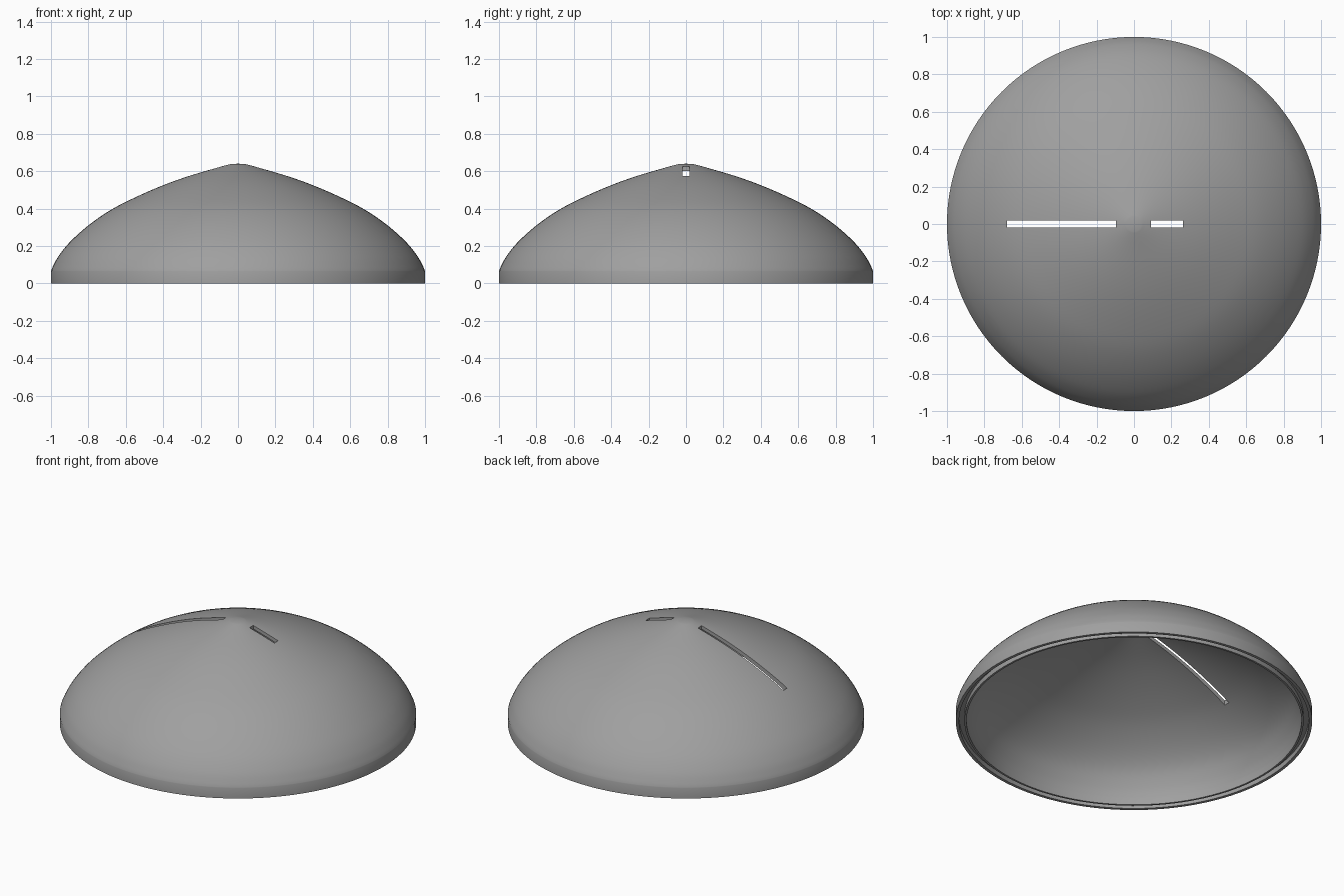
import bpy, bmesh, math
from mathutils import Vector

if "Cube" in bpy.data.objects:
    bpy.data.objects.remove(bpy.data.objects["Cube"])


def smooth_curve(pts, steps=4):
    """Catmull-Rom curve through the given points."""
    p = [pts[0]] + pts + [pts[-1]]
    out = []
    for i in range(1, len(p) - 2):
        a, b, c, d = (Vector(q) for q in p[i - 1:i + 3])
        for s in range(steps):
            t = s / steps
            out.append(tuple(0.5 * (2 * b + (c - a) * t + (2 * a - 5 * b + 4 * c - d) * t ** 2
                                    + (3 * b - a - 3 * c + d) * t ** 3)))
    return out + [pts[-1]]


def lathe(name, profile, segments=128):
    """Revolve an (r, z) profile that starts and ends on the z axis."""
    bm = bmesh.new()
    verts = [bm.verts.new((r, 0, z)) for r, z in profile]
    edges = [bm.edges.new(pair) for pair in zip(verts, verts[1:])]
    bmesh.ops.spin(bm, geom=verts + edges, cent=(0, 0, 0), axis=(0, 0, 1),
                   angle=2 * math.pi, steps=segments, use_duplicate=False)
    bmesh.ops.remove_doubles(bm, verts=bm.verts, dist=1e-4)
    bmesh.ops.recalc_face_normals(bm, faces=bm.faces)
    mesh = bpy.data.meshes.new(name)
    bm.to_mesh(mesh)
    bm.free()
    obj = bpy.data.objects.new(name, mesh)
    bpy.context.collection.objects.link(obj)
    return obj


def cut_slot(target, x0, x1, width=0.036):
    """Cut a vertical slot along x through the dome."""
    bpy.ops.mesh.primitive_cube_add(size=1, location=((x0 + x1) / 2, 0, 0.55))
    cutter = bpy.context.object
    cutter.name = "slot_cutter"
    cutter.scale = (x1 - x0, width, 0.7)
    cutter.hide_render = True
    mod = target.modifiers.new("slot", 'BOOLEAN')
    mod.operation, mod.solver, mod.object = 'DIFFERENCE', 'EXACT', cutter
    bpy.context.view_layer.objects.active = target
    bpy.ops.object.modifier_apply(modifier=mod.name)
    bpy.data.objects.remove(cutter, do_unlink=True)


# Dome shell: outer skin, grooved rim, inner skin
outer = smooth_curve([(0.04, 0.638), (0.1, 0.622), (0.26, 0.575), (0.4, 0.525),
                      (0.55, 0.46), (0.68, 0.393), (0.8, 0.31), (0.9, 0.22),
                      (0.96, 0.145), (0.99, 0.09), (1.0, 0.065)])
rim = [(1.0, 0), (0.982, 0), (0.982, 0.03), (0.952, 0.03), (0.952, 0), (0.94, 0)]
inner = smooth_curve([(0.94, 0.04), (0.925, 0.1), (0.88, 0.19), (0.8, 0.275),
                      (0.68, 0.363), (0.55, 0.433), (0.4, 0.5), (0.26, 0.552),
                      (0.1, 0.6), (0.04, 0.614)])
dome = lathe("dome_shell", [(0, 0.64)] + outer + rim + inner + [(0, 0.616)])

# Long and short slots on either side of the peak
cut_slot(dome, -0.68, -0.095)
cut_slot(dome, 0.092, 0.262)

# Grey colour and smooth shading
grey = bpy.data.materials.new("grey")
grey.diffuse_color = (0.35, 0.35, 0.35, 1)
grey.use_nodes = True
grey.node_tree.nodes["Principled BSDF"].inputs["Base Color"].default_value = grey.diffuse_color
dome.data.materials.clear()
dome.data.materials.append(grey)
for poly in dome.data.polygons:
    poly.material_index = 0
bpy.ops.object.select_all(action='DESELECT')
dome.select_set(True)
bpy.context.view_layer.objects.active = dome
bpy.ops.object.shade_smooth_by_angle(angle=math.radians(30))
